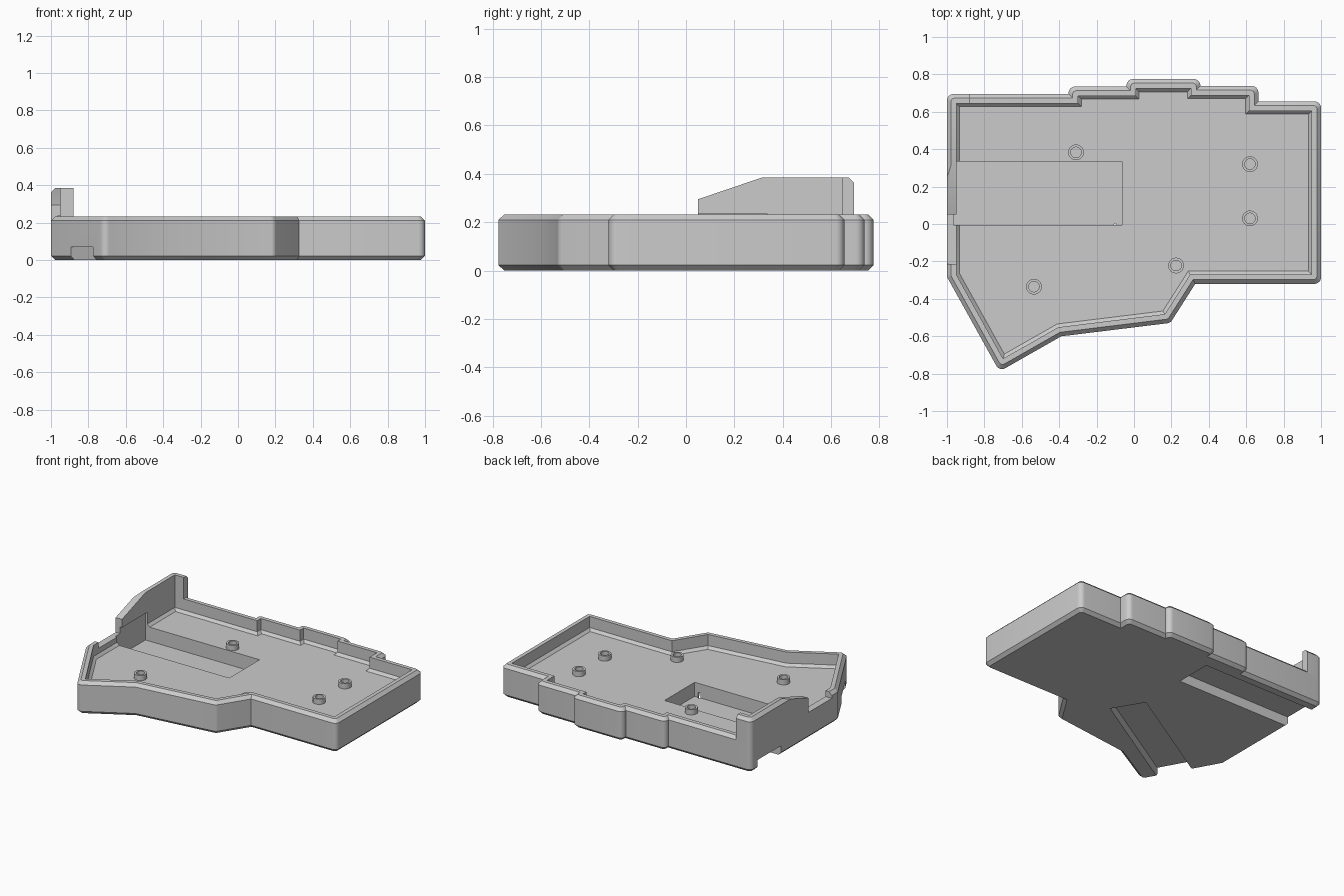
import bpy, bmesh, math
from mathutils import Vector

cube = bpy.data.objects.get("Cube")
if cube:
    bpy.data.objects.remove(cube, do_unlink=True)

grey = bpy.data.materials.new("light grey plastic")
grey.use_nodes = True
grey.diffuse_color = (0.6, 0.6, 0.6, 1)
grey.node_tree.nodes["Principled BSDF"].inputs["Base Color"].default_value = (0.6, 0.6, 0.6, 1)

# Inner wall line of the tray, counter-clockwise
LEFT, RIGHT = -0.95, 0.95
INNER = [(LEFT, -0.27), (-0.7, -0.72), (-0.405, -0.552), (0.165, -0.482), (0.3, -0.27),
         (RIGHT, -0.27), (RIGHT, 0.605), (0.615, 0.605), (0.615, 0.688), (0.305, 0.688),
         (0.305, 0.725), (0.01, 0.725), (0.01, 0.685), (-0.3, 0.685), (-0.3, 0.645), (LEFT, 0.645)]
FLOOR, RIM, TALL, WALL = 0.135, 0.232, 0.385, 0.05
ARC = 6


def new_object(name, bm):
    bmesh.ops.recalc_face_normals(bm, faces=bm.faces)
    mesh = bpy.data.meshes.new(name)
    bm.to_mesh(mesh)
    bm.free()
    mesh.materials.append(grey)
    ob = bpy.data.objects.new(name, mesh)
    bpy.context.collection.objects.link(ob)
    return ob


def offset(points, d):
    """Offset an outline, rounding its convex corners when it grows."""
    out, n = [], len(points)
    radius = max(0, d) * 0.7
    for i in range(n):
        p = Vector(points[i])
        a = (p - Vector(points[i - 1])).normalized()
        b = (Vector(points[(i + 1) % n]) - p).normalized()
        na, nb = Vector((a.y, -a.x)), Vector((b.y, -b.x))
        miter = (na + nb) / (1 + na.dot(nb))
        if a.cross(b) > 0:
            centre = p + miter * (d - radius)
            turn = math.atan2(a.cross(b), a.dot(b))
            start = math.atan2(na.y, na.x)
            for k in range(ARC + 1):
                t = start + turn * k / ARC
                out.append(centre + radius * Vector((math.cos(t), math.sin(t))))
        else:
            out.append(p + miter * d)
    return out


def shell(name, top):
    """Open tray with chamfered outer edges and a chamfer round the floor."""
    bm = bmesh.new()
    levels = [(0.028, 0), (WALL, 0.022), (WALL, top - 0.022), (0.028, top),
              (0, top), (0, FLOOR + 0.018), (-0.018, FLOOR)]
    rings = [[bm.verts.new((q.x, q.y, z)) for q in offset(INNER, d)] for d, z in levels]
    for low, high in zip(rings, rings[1:]):
        for i in range(len(low)):
            j = (i + 1) % len(low)
            bm.faces.new((low[i], low[j], high[j], high[i]))
    bm.faces.new(rings[0])
    bm.faces.new(rings[-1])
    bmesh.ops.remove_doubles(bm, verts=bm.verts, dist=0.0002)
    return new_object(name, bm)


def prism(name, base, along):
    """Extrude a list of 3D points along a vector."""
    bm = bmesh.new()
    face = bm.faces.new([bm.verts.new(p) for p in base])
    ext = bmesh.ops.extrude_face_region(bm, geom=[face])
    moved = [g for g in ext["geom"] if isinstance(g, bmesh.types.BMVert)]
    bmesh.ops.translate(bm, verts=moved, vec=along)
    if len(bm.faces) < len(base) + 2:
        bm.faces.new([v for v in bm.verts if v not in moved])
    return new_object(name, bm)


def box(name, x0, x1, y0, y1, z0, z1):
    return prism(name, [(x0, y0, z0), (x1, y0, z0), (x1, y1, z0), (x0, y1, z0)], (0, 0, z1 - z0))


def boolean(ob, cutter, operation="DIFFERENCE"):
    mod = ob.modifiers.new("cut", "BOOLEAN")
    mod.object, mod.operation, mod.solver = cutter, operation, "EXACT"
    bpy.context.view_layer.objects.active = ob
    bpy.ops.object.modifier_apply(modifier=mod.name)


def smooth(ob):
    bpy.ops.object.select_all(action="DESELECT")
    ob.select_set(True)
    bpy.context.view_layer.objects.active = ob
    bpy.ops.object.shade_smooth_by_angle(angle=math.radians(25))


# Tray and raised corner guard
tray = shell("tray", RIM)
guard = shell("corner_guard", TALL)
side = [(0.05, 0.18), (0.05, 0.295), (0.345, TALL + 0.01), (0.8, TALL + 0.01), (0.8, 0.18)]
profile = prism("guard_profile", [(-1.1, y, z) for y, z in side], (0.22, 0, 0))
boolean(guard, profile, "INTERSECT")

# Pocket in the floor, running under the guard, and the low gap in the side wall
pocket = box("pocket_cutter", -0.965, -0.065, -0.005, 0.335, 0.035, 0.236)
gap = box("gap_cutter", -1.1, -0.94, -0.215, 0.05, 0.19, 0.3)

# Two grooves in the underside, open at the side walls
back_groove = box("back_groove_cutter", -1.1, -0.09, 0.355, 0.62, -0.05, 0.07)
u, v = Vector((0.857, 0.515, 0)), Vector((-0.515, 0.857, 0))
corner = Vector((-0.76, -0.68, -0.05))
front_groove = prism("front_groove_cutter", [corner - u * 0.2, corner + u * 0.92,
                     corner + u * 0.92 + v * 0.245, corner - u * 0.2 + v * 0.245], (0, 0, 0.12))

for cutter in (pocket, gap, back_groove, front_groove):
    boolean(tray, cutter)
boolean(guard, pocket)
for helper in (profile, pocket, gap, back_groove, front_groove):
    bpy.data.objects.remove(helper, do_unlink=True)
smooth(tray)
smooth(guard)


# Hollow screw posts
def post(x, y):
    bm = bmesh.new()
    rings = []
    for r, z in [(0.042, FLOOR - 0.01), (0.042, 0.172), (0.028, 0.172), (0.028, FLOOR + 0.002)]:
        rings.append([bm.verts.new((x + r * math.cos(k * math.tau / 32),
                                    y + r * math.sin(k * math.tau / 32), z)) for k in range(32)])
    for low, high in zip(rings, rings[1:]):
        for i in range(32):
            j = (i + 1) % 32
            bm.faces.new((low[i], low[j], high[j], high[i]))
    bm.faces.new(rings[0])
    bm.faces.new(rings[-1])
    smooth(new_object("screw_post", bm))


for spot in [(-0.31, 0.383), (0.62, 0.32), (0.62, 0.03), (0.225, -0.222), (-0.535, -0.335)]:
    post(*spot)
